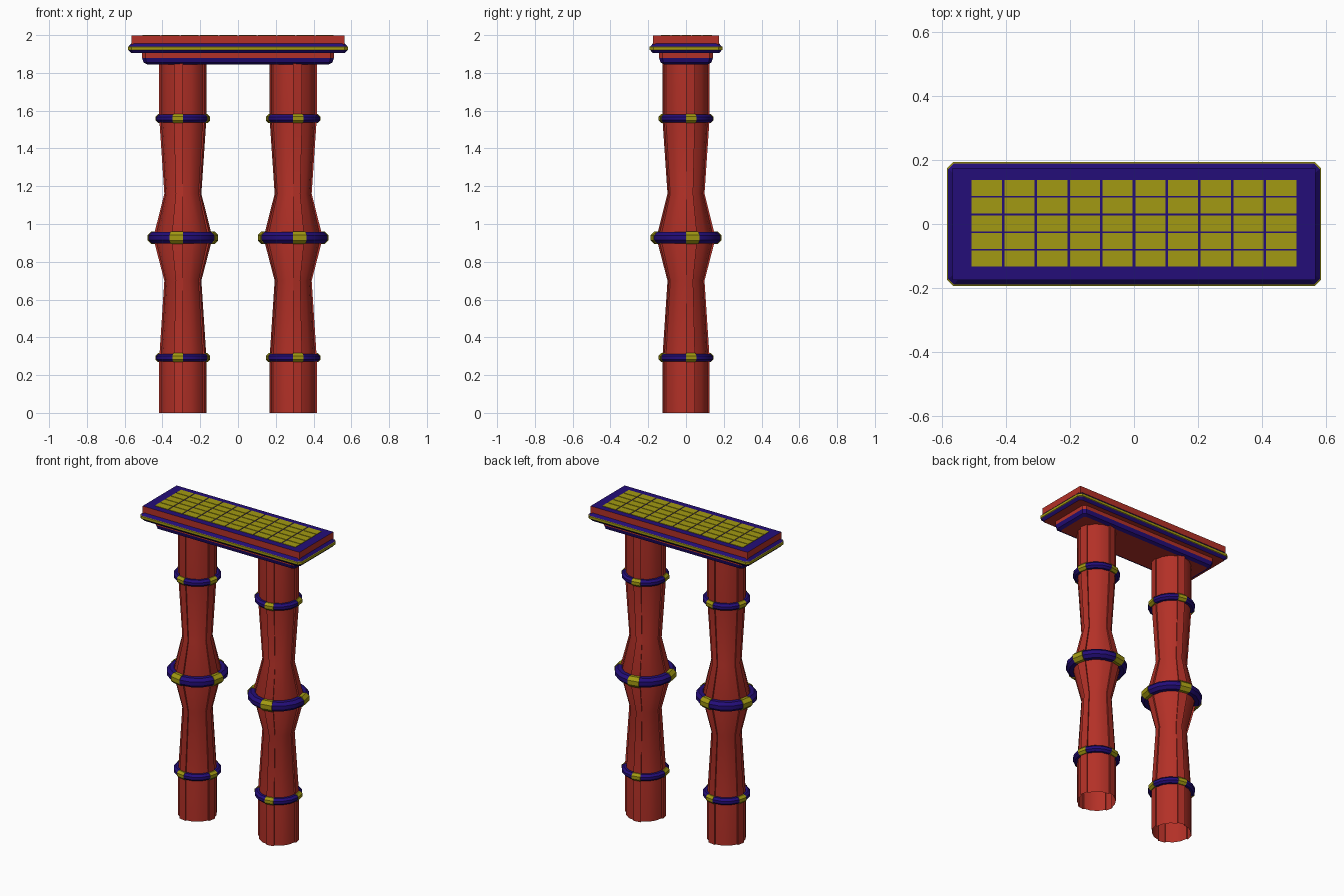
import bpy, bmesh, math

cube = bpy.data.objects.get("Cube")
if cube:
    bpy.data.objects.remove(cube, do_unlink=True)

COLUMN_X = 0.292
STEP = math.tau / 16


def material(name, rgb):
    m = bpy.data.materials.new(name)
    m.use_nodes = True
    m.diffuse_color = (*rgb, 1)
    m.node_tree.nodes["Principled BSDF"].inputs["Base Color"].default_value = (*rgb, 1)
    return m


RED = material("brick red", (0.45, 0.03, 0.02))
BLUE = material("deep indigo", (0.017, 0.004, 0.19))
YELLOW = material("olive yellow", (0.36, 0.32, 0.006))
MATS = [RED, BLUE, YELLOW]


def loft(name, rings, colours, start=None, end=None, closed=False):
    """Skin a list of rings; colours holds one material per span, start/end are cap materials."""
    bm = bmesh.new()
    rows = [[bm.verts.new(p) for p in ring] for ring in rings]
    n = len(rows[0])
    spans = list(zip(rows, rows[1:]))
    if closed:
        spans.append((rows[-1], rows[0]))
    for i, (a, b) in enumerate(spans):
        for j in range(n):
            k = (j + 1) % n
            f = bm.faces.new((a[j], a[k], b[k], b[j]))
            f.material_index = MATS.index(colours[i % len(colours)])
    for row, colour in ((rows[0], start), (rows[-1], end)):
        if colour:
            bm.faces.new(row).material_index = MATS.index(colour)
    bmesh.ops.recalc_face_normals(bm, faces=bm.faces)
    mesh = bpy.data.meshes.new(name)
    bm.to_mesh(mesh)
    bm.free()
    for m in MATS:
        mesh.materials.append(m)
    obj = bpy.data.objects.new(name, mesh)
    bpy.context.collection.objects.link(obj)
    return obj


def smooth(obj):
    bpy.ops.object.select_all(action="DESELECT")
    obj.select_set(True)
    bpy.context.view_layer.objects.active = obj
    bpy.ops.object.shade_smooth_by_angle(angle=math.radians(30))


def polar(side, r, angle, z):
    return (side * (COLUMN_X + r * math.cos(angle)), r * math.sin(angle), z)


def column_ring(side, r, z):
    """Sixteen-sided section with four raised ribs."""
    pts = []
    for q in range(4):
        a = q * math.pi / 2
        rib = [(r * 0.925, 0), (r, 0), (r, 1), (r * 0.925, 1), (r * 0.925, 2), (r * 0.925, 3)]
        pts += [polar(side, rad, a + i * STEP, z) for rad, i in rib]
    return pts


def band_section(side, major, minor, angle, z):
    """Octagonal cross-section of a ring band."""
    return [polar(side, major + minor * math.cos(t), angle, z + minor * math.sin(t))
            for t in ((i + 0.5) * math.pi / 4 for i in range(8))]


def band(name, side, major, minor, z):
    smooth(loft(name, [band_section(side, major, minor, i * STEP, z) for i in range(16)],
                [BLUE], closed=True))
    for q in range(4):
        a = q * math.pi / 2
        loft(f"{name}_clasp_{q + 1}",
             [band_section(side, major, minor * 1.15, a + i * STEP, z) for i in (0, 1)],
             [YELLOW], YELLOW, YELLOW)


# Columns with waists and a central swelling, hollow at the foot
PROFILE = [(0, 0.125), (0.29, 0.125), (0.70, 0.098), (0.927, 0.157),
           (1.16, 0.098), (1.56, 0.125), (1.85, 0.125)]
for side, label in ((1, "left"), (-1, "right")):
    smooth(loft(f"{label}_column", [column_ring(side, r, z) for z, r in PROFILE], [RED]))
    band(f"{label}_lower_band", side, 0.121, 0.0225, 0.292)
    band(f"{label}_middle_band", side, 0.153, 0.032, 0.927)
    band(f"{label}_upper_band", side, 0.121, 0.0225, 1.558)


def plate_ring(x, y, z, c):
    """Rectangle with chamfered corners."""
    quarter = [(x, y - c), (x - c, y)]
    flip = [(-px, py) for px, py in reversed(quarter)]
    top = quarter + flip
    return [(px, py, z) for px, py in top + [(-px, -py) for px, py in top]]


# Lower step of the lintel
loft("lintel_lower_step",
     [plate_ring(0.48, 0.115, 1.845, 0.012), plate_ring(0.50, 0.135, 1.855, 0.016),
      plate_ring(0.508, 0.143, 1.88, 0.018), plate_ring(0.508, 0.143, 1.91, 0.018)],
     [BLUE, BLUE, RED], RED, RED)

# Projecting moulding with a yellow stripe
loft("lintel_moulding",
     [plate_ring(0.565, 0.175, 1.904, 0.015), plate_ring(0.579, 0.189, 1.92, 0.018),
      plate_ring(0.583, 0.193, 1.922, 0.02), plate_ring(0.583, 0.193, 1.938, 0.02),
      plate_ring(0.579, 0.189, 1.94, 0.018), plate_ring(0.565, 0.175, 1.956, 0.015)],
     [BLUE, YELLOW, YELLOW, YELLOW, BLUE], RED, BLUE)

# Top slab: red sides, blue top
loft("lintel_slab",
     [[(sx * 0.565, sy * 0.175, z) for sx, sy in ((1, 1), (-1, 1), (-1, -1), (1, -1))]
      for z in (1.95, 1.997)], [RED], RED, BLUE)

# Grid of tiles on the slab
for row in range(5):
    for col in range(10):
        x, y = (col - 4.5) * 0.102, (row - 2) * 0.055 + 0.002
        loft(f"roof_tile_{row + 1}_{col + 1}",
             [[(x + sx * 0.047, y + sy * 0.025, z)
               for sx, sy in ((1, 1), (-1, 1), (-1, -1), (1, -1))]
              for z in (1.995, 2.0)], [YELLOW], YELLOW, YELLOW)
